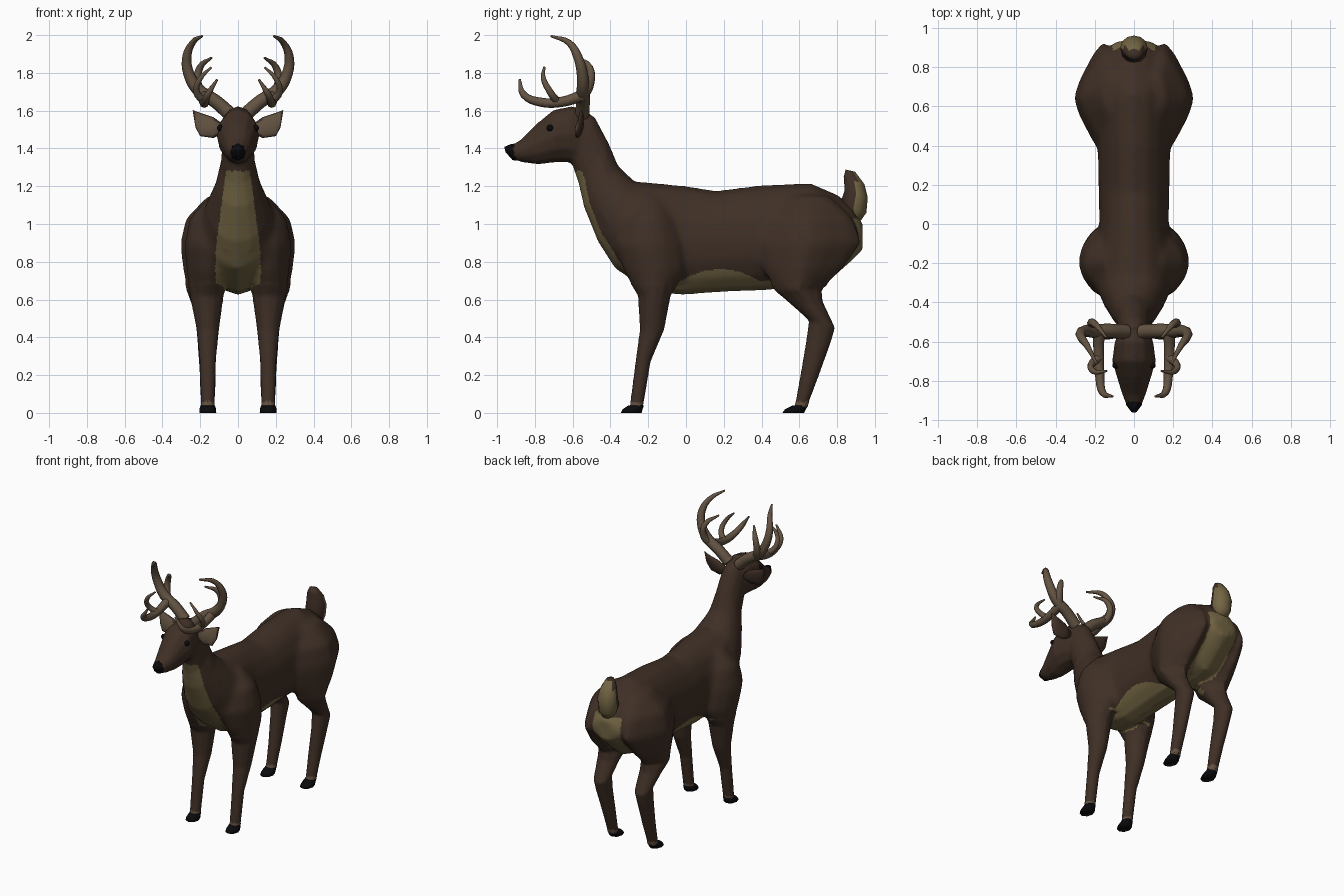
import bpy, bmesh, math
from mathutils import Vector

if "Cube" in bpy.data.objects:
    bpy.data.objects.remove(bpy.data.objects["Cube"])


def material(name, r, g, b):
    m = bpy.data.materials.new(name)
    m.diffuse_color = (r, g, b, 1)
    m.use_nodes = True
    m.node_tree.nodes["Principled BSDF"].inputs["Base Color"].default_value = m.diffuse_color
    return m


BROWN = material("dark brown coat", 0.050, 0.029, 0.019)
TAN = material("tan underside", 0.172, 0.131, 0.057)
BAND = material("pale ankle", 0.130, 0.085, 0.055)
BLACK = material("black nose and hoof", 0.003, 0.003, 0.004)
HORN = material("antler bone", 0.125, 0.087, 0.055)
INNER = material("inner ear", 0.115, 0.080, 0.050)


def power(v, p):
    return math.copysign(abs(v) ** p, v)


def loft(bm, rings, n=12, pointed=1.0):
    """Skin rings given as (top point, bottom point, side half axis).
    Wide rings become more diamond-like when pointed is above 1."""
    loops = []
    for top, bot, side in rings:
        c, h = (Vector(top) + Vector(bot)) / 2, (Vector(top) - Vector(bot)) / 2
        s = Vector(side)
        p = 1 + (pointed - 1) * min(1, max(0, (s.length - .06) / .05))
        loops.append([bm.verts.new(c + h * power(math.cos(a), p) + s * power(math.sin(a), p))
                      for a in (2 * math.pi * k / n for k in range(n))])
    for a, b in zip(loops, loops[1:]):
        for k in range(n):
            j = (k + 1) % n
            bm.faces.new((a[k], a[j], b[j], b[k]))
    bm.faces.new(loops[0])
    bm.faces.new(loops[-1])


def sections(rows, sx=1):
    """Rows of y, z of two opposite edge points, half width, optional centre x."""
    out = []
    for y1, z1, y2, z2, w, *x in rows:
        x = sx * x[0] if x else 0.0
        out.append(((x, y1, z1), (x, y2, z2), (w, 0, 0)))
    return out


def finish(name, bm, mats, rule=None):
    bmesh.ops.recalc_face_normals(bm, faces=bm.faces[:])
    me = bpy.data.meshes.new(name)
    bm.to_mesh(me)
    bm.free()
    ob = bpy.data.objects.new(name, me)
    bpy.context.collection.objects.link(ob)
    paint(me, mats, rule)
    return ob


def paint(me, mats, rule=None):
    me.materials.clear()
    for m in mats:
        me.materials.append(m)
    for p in me.polygons:
        p.use_smooth = True
        p.material_index = rule(p.center, p.normal) if rule else 0


# Body: torso with neck, head and four legs, fused into one skin
TORSO = [(.935, 1.00, .935, .865, .10), (.885, 1.09, .86, .79, .14),
         (.80, 1.155, .74, .685, .175), (.66, 1.215, .62, .665, .19),
         (.40, 1.205, .42, .65, .187), (.16, 1.175, .18, .64, .182),
         (0, 1.20, -.02, .625, .178), (-.15, 1.215, -.20, .645, .20),
         (-.27, 1.225, -.375, .765, .195), (-.31, 1.26, -.465, .905, .165),
         (-.36, 1.31, -.54, 1.09, .12), (-.41, 1.43, -.567, 1.21, .09),
         (-.48, 1.56, -.60, 1.31, .083), (-.53, 1.60, -.66, 1.36, .08)]
HEAD = [(-.49, 1.57, -.56, 1.31, .075), (-.60, 1.625, -.62, 1.325, .10),
        (-.70, 1.605, -.70, 1.325, .112), (-.78, 1.54, -.78, 1.315, .088),
        (-.87, 1.45, -.86, 1.325, .062), (-.925, 1.415, -.91, 1.34, .042)]
FRONT_LEG = [(-.24, 1.14, -.14, 1.14, .05, .11), (-.34, 1.03, -.06, 1.03, .115, .145),
             (-.38, .89, -.01, .89, .135, .152), (-.335, .75, 0, .75, .118, .157),
             (-.255, .62, -.08, .62, .09, .165), (-.245, .44, -.115, .44, .060, .16),
             (-.268, .27, -.187, .27, .043, .16), (-.295, .06, -.222, .06, .038, .16),
             (-.30, .025, -.228, .025, .038, .16)]
HIND_LEG = [(.56, 1.15, .76, 1.15, .05, .11), (.40, 1.03, .89, 1.03, .135, .145),
            (.35, .90, .94, .90, .155, .155), (.40, .76, .84, .76, .127, .168),
            (.465, .65, .72, .65, .105, .17), (.56, .57, .725, .59, .079, .17),
            (.65, .49, .79, .45, .058, .165), (.635, .38, .77, .38, .050, .165),
            (.605, .20, .705, .20, .043, .16), (.58, .06, .652, .06, .038, .16),
            (.57, .025, .645, .025, .038, .16)]
bm = bmesh.new()
loft(bm, sections(TORSO), 16)
loft(bm, sections(HEAD), 12)
for sx in (-1, 1):
    loft(bm, sections(FRONT_LEG, sx), 12, 1.2)
    loft(bm, sections(HIND_LEG, sx), 12, 1.6)
body = finish("deer_body", bm, [BROWN])
remesh = body.modifiers.new("fuse", 'REMESH')
remesh.mode = 'VOXEL'
remesh.voxel_size = 0.01
smooth = body.modifiers.new("soften", 'SMOOTH')
smooth.factor = 0.5
smooth.iterations = 4
bpy.context.view_layer.update()
skin = bpy.data.meshes.new_from_object(
    body.evaluated_get(bpy.context.evaluated_depsgraph_get()))
body.modifiers.clear()
body.data = skin

# Blend shoulders and thighs into the torso
bm = bmesh.new()
bm.from_mesh(skin)
flanks = [v for v in bm.verts if v.co.z > .68 and v.co.y > -.42 and abs(v.co.x) > .03]
for _ in range(30):
    bmesh.ops.smooth_vert(bm, verts=flanks, factor=.5,
                          use_axis_x=True, use_axis_y=True, use_axis_z=True)
bm.to_mesh(skin)
bm.free()


def coat(c, n):
    ax = abs(c.x)
    if c.z < .06:
        return 2
    bib = .12 - .055 * min(1, max(0, (c.z - .85) / .42))
    if c.y < -.25 and .68 < c.z < 1.28 and ax < bib and n.z < .3:
        return 1
    if c.y > .7 and ax < .11 and .68 < c.z < 1.03 and n.y > .2:
        return 1
    if -.05 < c.y < .46 and .6 < c.z < .76 - 1.4 * (c.y - .18) ** 2:
        return 1
    if -.36 < c.y < .9 and ax < .10 and .6 < c.z < .76 and n.z < -.45:
        return 1
    return 0


paint(skin, [BROWN, TAN, BAND], coat)

# Nose
bm = bmesh.new()
loft(bm, sections([(-.885, 1.43, -.893, 1.335, .046), (-.93, 1.422, -.918, 1.338, .040),
                   (-.962, 1.408, -.955, 1.38, .014)]), 8, 1.0)
finish("nose", bm, [BLACK])

# Tail, pale on its rear side
bm = bmesh.new()
loft(bm, sections([(.86, 1.02, .92, 1.01, .045), (.82, 1.12, .955, 1.06, .068),
                   (.84, 1.18, .962, 1.14, .070), (.835, 1.25, .945, 1.21, .055),
                   (.845, 1.288, .895, 1.277, .028)]), 12)
finish("tail", bm, [BROWN, TAN], lambda c, n: int(c.y > .893 or c.z < 1.05))

BEAM = [(.04, -.55, 1.58, .038), (.12, -.545, 1.65, .036), (.21, -.545, 1.71, .034),
        (.262, -.55, 1.80, .029), (.27, -.575, 1.89, .024), (.24, -.62, 1.96, .017),
        (.19, -.715, 1.995, .006)]
BROW_TINE = [(.18, -.55, 1.68, .030), (.18, -.65, 1.648, .027), (.175, -.77, 1.645, .024),
             (.16, -.86, 1.685, .019), (.11, -.88, 1.765, .006)]
MIDDLE_TINE = [(.175, -.68, 1.645, .022), (.22, -.72, 1.70, .018),
               (.20, -.755, 1.77, .014), (.14, -.75, 1.83, .006)]
REAR_TINE = [(.18, -.55, 1.67, .028), (.215, -.51, 1.74, .024),
             (.20, -.51, 1.83, .018), (.14, -.58, 1.88, .006)]

for sx, side in ((-1, "left"), (1, "right")):
    # Hooves
    for where, rows in (("front", [(-.345, 0, -.235, 0, .045, .16), (-.335, .02, -.23, .02, .044, .16),
                                   (-.305, .04, -.222, .04, .038, .16)]),
                        ("hind", [(.51, 0, .625, 0, .045, .16), (.525, .02, .635, .02, .044, .16),
                                  (.565, .04, .648, .04, .038, .16)])):
        bm = bmesh.new()
        loft(bm, sections(rows, sx), 8)
        finish(f"{where}_hoof_{side}", bm, [BLACK])

    # Ear with a lighter inside
    bm = bmesh.new()
    loft(bm, [((sx * x1, y1, z1), (sx * x2, y2, z2), (0, t, 0)) for x1, y1, z1, x2, y2, z2, t in (
        (.08, -.565, 1.53, .08, -.565, 1.48, .018), (.13, -.555, 1.565, .13, -.575, 1.455, .022),
        (.19, -.55, 1.585, .20, -.58, 1.465, .018), (.225, -.55, 1.597, .225, -.57, 1.51, .012),
        (.24, -.555, 1.605, .238, -.56, 1.59, .004))], 16)
    finish(f"ear_{side}", bm, [BROWN, INNER],
           lambda c, n: int(n.y < -.8 and abs(c.x) < .225))

    # Eye
    bm = bmesh.new()
    bmesh.ops.create_uvsphere(bm, u_segments=12, v_segments=8, radius=.018)
    bmesh.ops.translate(bm, verts=bm.verts[:], vec=(sx * .093, -.72, 1.508))
    finish(f"eye_{side}", bm, [BLACK])

    # Antler: a tapering beam with three tines
    cu = bpy.data.curves.new("antler_path", 'CURVE')
    cu.dimensions = '3D'
    cu.bevel_depth = .01
    cu.bevel_resolution = 2
    cu.resolution_u = 4
    cu.use_fill_caps = True
    for path in (BEAM, BROW_TINE, MIDDLE_TINE, REAR_TINE):
        sp = cu.splines.new('BEZIER')
        sp.bezier_points.add(len(path) - 1)
        for p, (x, y, z, r) in zip(sp.bezier_points, path):
            p.co = (sx * x, y, z)
            p.radius = r / .01
            p.handle_left_type = p.handle_right_type = 'AUTO'
    tmp = bpy.data.objects.new("antler_path", cu)
    bpy.context.collection.objects.link(tmp)
    bpy.context.view_layer.update()
    me = bpy.data.meshes.new_from_object(
        tmp.evaluated_get(bpy.context.evaluated_depsgraph_get()))
    bpy.data.objects.remove(tmp)
    paint(me, [HORN])
    bpy.context.collection.objects.link(bpy.data.objects.new(f"antler_{side}", me))
